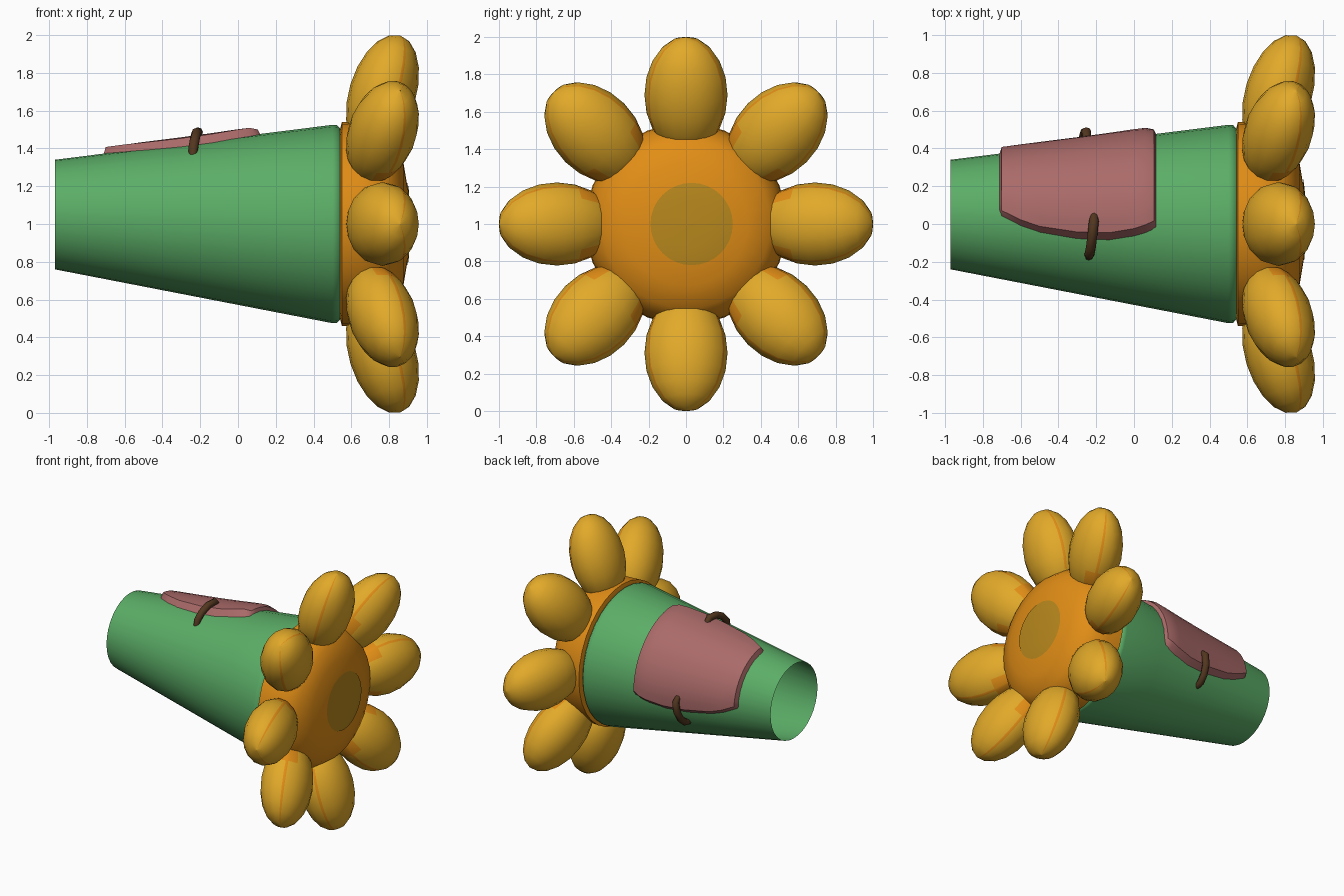
import bpy, bmesh, math
from mathutils import Vector

if "Cube" in bpy.data.objects:
    bpy.data.objects.remove(bpy.data.objects["Cube"])

PI = math.pi


def material(name, rgb):
    m = bpy.data.materials.new(name)
    m.diffuse_color = (*rgb, 1)
    m.use_nodes = True
    m.node_tree.nodes["Principled BSDF"].inputs["Base Color"].default_value = m.diffuse_color
    return m


GREEN = material("leaf green", (0.105, 0.42, 0.135))
ORANGE = material("orange", (0.76, 0.27, 0.008))
YELLOW = material("golden yellow", (0.76, 0.40, 0.022))
OCHRE = material("ochre", (0.48, 0.245, 0.012))
PINK = material("dusty pink", (0.40, 0.145, 0.14))
BROWN = material("dark brown", (0.085, 0.038, 0.014))


def finish(name, bm, mats, angle=50):
    bmesh.ops.remove_doubles(bm, verts=bm.verts, dist=1e-5)
    bmesh.ops.recalc_face_normals(bm, faces=bm.faces)
    me = bpy.data.meshes.new(name)
    bm.to_mesh(me)
    bm.free()
    ob = bpy.data.objects.new(name, me)
    bpy.context.collection.objects.link(ob)
    for m in mats:
        me.materials.append(m)
    bpy.ops.object.select_all(action='DESELECT')
    ob.select_set(True)
    bpy.context.view_layer.objects.active = ob
    bpy.ops.object.shade_smooth_by_angle(angle=math.radians(angle))
    return ob


def skin(bm, rings, closed=True):
    """Join successive rings of points with quads; returns rows of faces."""
    vs = [[bm.verts.new(p) for p in r] for r in rings]
    n = len(vs[0])
    return [[bm.faces.new((a[j], a[(j + 1) % n], b[(j + 1) % n], b[j]))
             for j in range(n if closed else n - 1)] for a, b in zip(vs, vs[1:])]


def around(x, r, deg, c=0.0):
    a = math.radians(deg)
    return Vector((x, c + r * math.cos(a), 1 + c + r * math.sin(a)))


def circle(x, r, c=0.0, n=32):
    return [around(x, r, 360 * j / n, c) for j in range(n)]


# tapered tube, slightly off-axis at its narrow open end
def tube_r(x):
    return 0.29 + (x + 0.97) * 0.235 / 1.47


def tube_c(x):
    return 0.05 * (0.5 - x) / 1.47


bm = bmesh.new()
skin(bm, [circle(x, tube_r(x), tube_c(x)) for x in (-0.97, -0.6, -0.23, 0.14, 0.5)]
     + [circle(0.525, 0.523), circle(0.545, 0.50)])
finish("stem_tube", bm, [GREEN])

# domed flower centre
DOME = [(0.54, 0.5), (0.55, 0.54), (0.66, 0.535), (0.76, 0.51), (0.83, 0.45),
        (0.875, 0.33), (0.9, 0.18), (0.907, 0.0)]


def dome_x(r):
    for (x0, r0), (x1, r1) in zip(DOME[1:], DOME[2:]):
        if r0 >= r >= r1:
            return x0 + (x1 - x0) * (r0 - r) / (r0 - r1)
    return 0.54


bm = bmesh.new()
skin(bm, [circle(x, max(r, 0.001)) for x, r in DOME])
bm.faces.new([bm.verts.new(p) for p in circle(DOME[0][0], 0.5)])
bm.faces.new([bm.verts.new(p) for p in circle(DOME[-1][0], 0.001)])
finish("flower_centre", bm, [ORANGE])

# thin ochre spot laid on the dome
bm = bmesh.new()
rings = []
for r in (0.22, 0.18, 0.12, 0.06, 0.001):
    ring = circle(0, r)
    for p in ring:
        p.y += 0.03
        p.x = dome_x(math.hypot(p.y, p.z - 1)) + 0.005
    rings.append(ring)
skin(bm, rings)
finish("centre_spot", bm, [OCHRE])

# eight egg-shaped petals leaning forward, with orange base patches and edge stripes
LONGS = [0, 22, 28, 50, 70, 90, 110, 130, 152, 158, 180, 205, 230, 250, 270, 290, 310, 335]
TILT = math.radians(17)
X = Vector((1, 0, 0))
for k in range(8):
    a = k * PI / 4
    u = Vector((0, math.cos(a), math.sin(a)))
    v = Vector((0, -math.sin(a), math.cos(a)))
    length = math.cos(TILT) * u + math.sin(TILT) * X
    front = math.cos(TILT) * X - math.sin(TILT) * u
    centre = Vector((0.765, 0, 1)) + 0.69 * u
    bm = bmesh.new()
    rings = []
    N = 10
    for i in range(N + 1):
        t = PI * i / N
        s = max(math.sin(t), 0.002)
        rings.append([centre - length * 0.322 * math.cos(t)
                      + v * 0.222 * s * math.cos(math.radians(d))
                      + front * 0.177 * s * math.sin(math.radians(d)) for d in LONGS])
    rows = skin(bm, rings)
    for i, row in enumerate(rows):
        for j, f in enumerate(row):
            base = i < 4 and k not in (2, 6) and (j < 3 or 7 <= j < 10)
            if base or (j in (1, 8) and i > 2):
                f.material_index = 1
    finish(f"petal_{k + 1}", bm, [YELLOW, ORANGE], 80)

# raised patch wrapped over the tube's upper back side
bm = bmesh.new()
rings = []
M = 16
for x, half, lift in ((-0.715, 44, -0.01), (-0.70, 46, 0.035), (-0.6, 54, 0.035), (-0.5, 59, 0.035),
                      (-0.3, 62, 0.035), (-0.13, 61, 0.037), (0.0, 57, 0.04),
                      (0.06, 54, 0.04), (0.105, 51, 0.025), (0.12, 50, -0.01)):
    pts = []
    for j in range(M + 1):
        s = 2 * j / M - 1
        h = lift if 0 < j < M else -0.01
        pts.append(around(x, tube_r(x) + h, 45 + half * s, tube_c(x)))
    rings.append(pts)
skin(bm, rings, closed=False)
finish("patch", bm, [PINK], 40)

# two bent stitches holding the patch edges
STITCH = [(-0.21, 0.43, 87), (-0.212, 0.463, 91), (-0.22, 0.467, 100),
          (-0.228, 0.452, 109), (-0.236, 0.425, 116), (-0.24, 0.385, 121)]
for name, flip, dx in (("front_stitch", False, 0), ("back_stitch", True, -0.04)):
    path = [around(x + dx, r, 90 - d if flip else d, 0.024) for x, r, d in STITCH]
    bm = bmesh.new()
    rings = []
    for i, p in enumerate(path):
        tan = (path[min(i + 1, 5)] - path[max(i - 1, 0)]).normalized()
        side = (X - tan * tan.x).normalized()
        up = tan.cross(side)
        w = 0.026 if 0 < i < 5 else 0.02
        rings.append([p + w * (side * math.cos(q * PI / 4) + up * math.sin(q * PI / 4))
                      for q in range(8)])
    skin(bm, rings)
    for r in (rings[0], rings[-1]):
        bm.faces.new([bm.verts.new(p) for p in r])
    finish(name, bm, [BROWN])
